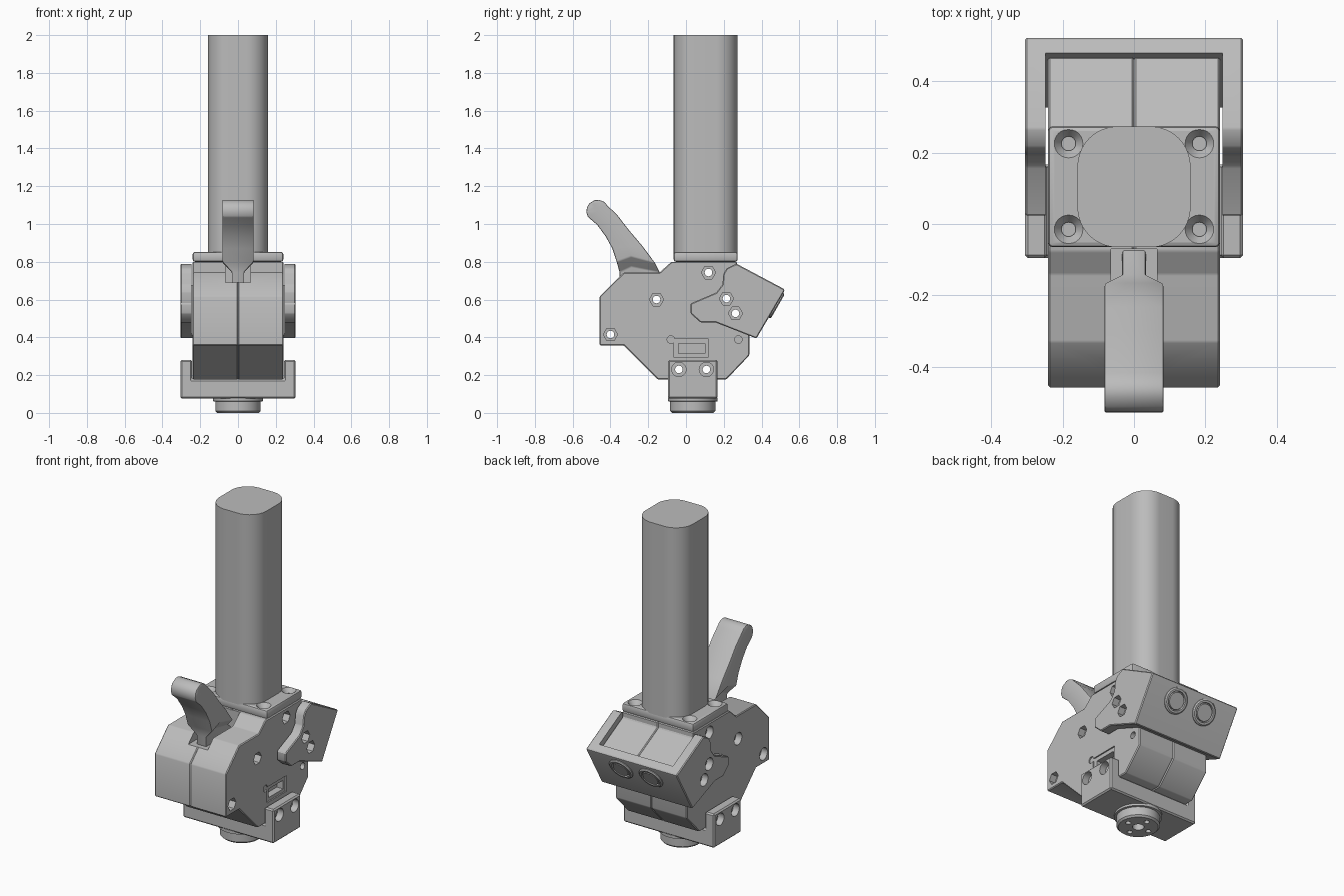
import bpy, bmesh, math
from math import sin, cos, pi, radians
from mathutils import Vector, Matrix

if "Cube" in bpy.data.objects:
    bpy.data.objects.remove(bpy.data.objects["Cube"])

grey = bpy.data.materials.new("light_grey")
grey.use_nodes = True
colour = (0.5, 0.5, 0.5, 1)
grey.diffuse_color = colour
grey.node_tree.nodes["Principled BSDF"].inputs["Base Color"].default_value = colour


def loft(name, rings):
    """Closed solid through equal-length rings of points."""
    bm = bmesh.new()
    loops = [[bm.verts.new(p) for p in ring] for ring in rings]
    n = len(loops[0])
    for a, b in zip(loops, loops[1:]):
        for i in range(n):
            bm.faces.new((a[i], a[(i + 1) % n], b[(i + 1) % n], b[i]))
    bm.faces.new(loops[0])
    bm.faces.new(loops[-1])
    bmesh.ops.recalc_face_normals(bm, faces=bm.faces)
    mesh = bpy.data.meshes.new(name)
    bm.to_mesh(mesh)
    bm.free()
    mesh.materials.append(grey)
    obj = bpy.data.objects.new(name, mesh)
    bpy.context.collection.objects.link(obj)
    return obj


def prism(name, profile, lo, hi, axis="x"):
    place = {"x": lambda a, b, t: (t, a, b),
             "y": lambda a, b, t: (a, t, b),
             "z": lambda a, b, t: (a, b, t)}[axis]
    return loft(name, [[place(a, b, t) for a, b in profile] for t in (lo, hi)])


def circle(a, b, r, n=24):
    return [(a + r * cos(2 * pi * i / n), b + r * sin(2 * pi * i / n)) for i in range(n)]


def rect(a0, a1, b0, b1):
    return [(a0, b0), (a1, b0), (a1, b1), (a0, b1)]


def activate(obj):
    bpy.ops.object.select_all(action="DESELECT")
    obj.select_set(True)
    bpy.context.view_layer.objects.active = obj


def bevel(obj, width, segments=1):
    activate(obj)
    mod = obj.modifiers.new("bevel", "BEVEL")
    mod.width, mod.segments = width, segments
    mod.limit_method, mod.angle_limit = "ANGLE", radians(28)
    bpy.ops.object.modifier_apply(modifier=mod.name)


def cut(obj, cutters):
    activate(obj)
    for c in cutters:
        mod = obj.modifiers.new("cut", "BOOLEAN")
        mod.operation, mod.solver, mod.object = "DIFFERENCE", "EXACT", c
        bpy.ops.object.modifier_apply(modifier=mod.name)


def discard(cutters):
    for c in cutters:
        bpy.data.objects.remove(c)


# Cutters: through holes with hex pockets on +x and round pockets on -x
holes = []


def side_hole(y, z, face, hexagonal=True):
    holes.append(prism("hole", circle(y, z, 0.02), -0.5, 0.5))
    plus = circle(y, z, 0.038, 6 if hexagonal else 24)
    holes.append(prism("pocket", plus, face - 0.04, face + 0.04))
    holes.append(prism("pocket", circle(y, z, 0.037), -face - 0.04, -face + 0.04))


for y, z in ((-0.156, 0.6), (-0.4, 0.415), (0.119, 0.743)):
    side_hole(y, z, 0.24)
for y, z in ((0.214, 0.605), (0.262, 0.527)):
    side_hole(y, z, 0.305)
for y in (-0.038, 0.108):
    side_hole(y, 0.23, 0.305, False)

# Body: two mirrored halves with a visible seam
body_profile = [(-0.457, 0.617), (-0.33, 0.743), (-0.14, 0.743), (-0.077, 0.8),
                (0.27, 0.8), (0.27, 0.765), (0.468, 0.66), (0.335, 0.43),
                (0.335, 0.304), (0.214, 0.177), (-0.15, 0.177), (-0.33, 0.357),
                (-0.457, 0.357)]
slot = prism("slot", rect(-0.45, -0.07, 0.69, 0.9), -0.065, 0.065)
window = [prism("window", rect(-0.066, 0.12, 0.295, 0.39), 0.232, 0.3),
          prism("window", rect(-0.04, 0.1, 0.315, 0.367), 0.19, 0.3),
          prism("pin_hole", circle(-0.08, 0.388, 0.02), 0.232, 0.3),
          prism("pin_hole", circle(0.277, 0.388, 0.02), 0.2, 0.3)]
left_half = prism("body_left_half", body_profile, 0, 0.24)
right_half = prism("body_right_half", body_profile, -0.24, 0)
for half in (left_half, right_half):
    bevel(half, 0.005)
    cut(half, [slot] + holes)
cut(left_half, window)
discard([slot] + window)

# Tilted rear bracket: side arms joined by a back plate
bracket_profile = [(0.024, 0.579), (0.024, 0.526), (0.077, 0.479), (0.156, 0.479),
                   (0.373, 0.394), (0.521, 0.645), (0.521, 0.655), (0.267, 0.79),
                   (0.215, 0.765), (0.198, 0.735), (0.193, 0.68), (0.16, 0.637)]
bracket = prism("rear_bracket", bracket_profile, -0.305, 0.305)
bevel(bracket, 0.008)
inside = prism("inside", [(-0.2, 1), (0.66, 1), (0.478, 0.678), (0.33, 0.419),
                          (0.21, 0.21), (-0.2, 0.2)], -0.247, 0.247)
cut(bracket, [inside] + holes)
discard([inside])

# Two round buttons on the tilted back face
tilt = Matrix.Rotation(radians(90 + 29.8), 4, "X")
outward = Vector((0, 0.869, -0.497))
for side, x in (("left", 0.1), ("right", -0.1)):
    centre = Vector((x, 0.474, 0.571))
    steps = [(0.075, -0.01), (0.075, 0.008), (0.068, 0.014), (0.056, 0.014),
             (0.054, 0.004), (0.05, 0.004), (0.048, 0.013)]
    across = Vector((1, 0, 0))
    up = outward.cross(across)
    rings = [[centre + outward * d + across * a + up * b for a, b in circle(0, 0, r, 40)]
             for r, d in steps]
    loft(side + "_button", rings)

# U-shaped base holder
base = prism("base_holder", [(-0.305, 0.075), (0.305, 0.075), (0.305, 0.28), (0.243, 0.28),
                             (0.243, 0.177), (-0.243, 0.177), (-0.243, 0.28),
                             (-0.305, 0.28)], -0.095, 0.167, "y")
bevel(base, 0.008)
cut(base, holes)
discard(holes)

# Round foot with bolt holes
foot_steps = [(0.11, 0), (0.12, 0.01), (0.12, 0.06), (0.132, 0.062), (0.132, 0.08)]
foot = loft("round_foot", [[(a, b, z) for a, b in circle(0, 0.036, r, 48)]
                           for r, z in foot_steps])
bolts = [prism("bolt", circle(0, 0.036, 0.032), -0.1, 0.05, "z")]
for a, b in circle(0, 0.036, 0.072, 4):
    bolts.append(prism("bolt", circle(a, b, 0.015), -0.1, 0.04, "z"))
cut(foot, bolts)
discard(bolts)

# Collar plate with four countersunk holes
collar = prism("collar_plate", rect(-0.24, 0.24, -0.065, 0.273), 0.8, 0.852, "z")
bevel(collar, 0.012, 2)
sinks = []
for x in (-0.183, 0.183):
    for y in (-0.015, 0.225):
        sinks.append(loft("sink", [[(a, b, z) for a, b in circle(x, y, r)]
                                   for r, z in ((0.02, 0.81), (0.02, 0.825), (0.046, 0.86))]))
cut(collar, sinks)
discard(sinks)

# Tall post: rounded rectangle section
post_profile = []
for k, (sx, sy) in enumerate(((1, 1), (-1, 1), (-1, -1), (1, -1))):
    for i in range(17):
        t = (k + i / 16) * pi / 2
        post_profile.append((sx * 0.046 + 0.112 * cos(t), 0.104 + sy * 0.057 + 0.112 * sin(t)))
prism("post", post_profile, 0.84, 2, "z")

# Curved lever: stations of front, middle and back points with a half width
stations = []
for deg in (75, 50, 25, 0):
    c, s = 0.06 * cos(radians(deg)), 0.06 * sin(radians(deg))
    # rounded tip, swept along the lever direction
    along, across = Vector((-0.5, 0.866)), Vector((0.866, 0.5))
    tip = Vector((-0.468, 1.068))
    f, b = tip + along * s - across * c, tip + along * s + across * c
    stations.append((f, (f + b) / 2, b, 0.083))
stations += [((-0.47, 0.995), (-0.42, 1.02), (-0.362, 1.045), 0.083),
             ((-0.425, 0.934), (-0.365, 0.95), (-0.3, 0.965), 0.083),
             ((-0.39, 0.87), (-0.315, 0.88), (-0.232, 0.885), 0.083),
             ((-0.367, 0.8), (-0.29, 0.828), (-0.165, 0.795), 0.083),
             ((-0.352, 0.745), (-0.29, 0.775), (-0.14, 0.745), 0.033),
             ((-0.352, 0.685), (-0.26, 0.685), (-0.068, 0.685), 0.033)]
lever = loft("lever", [[(w, *f), (w, *m), (w, *b), (-w, *b), (-w, *m), (-w, *f)]
                       for f, m, b, w in stations])
bevel(lever, 0.006, 2)

# Smooth the round surfaces, keep hard edges
for obj in list(bpy.context.collection.objects):
    if obj.type == "MESH" and grey.name in obj.data.materials:
        activate(obj)
        bpy.ops.object.shade_smooth_by_angle(angle=radians(28))
